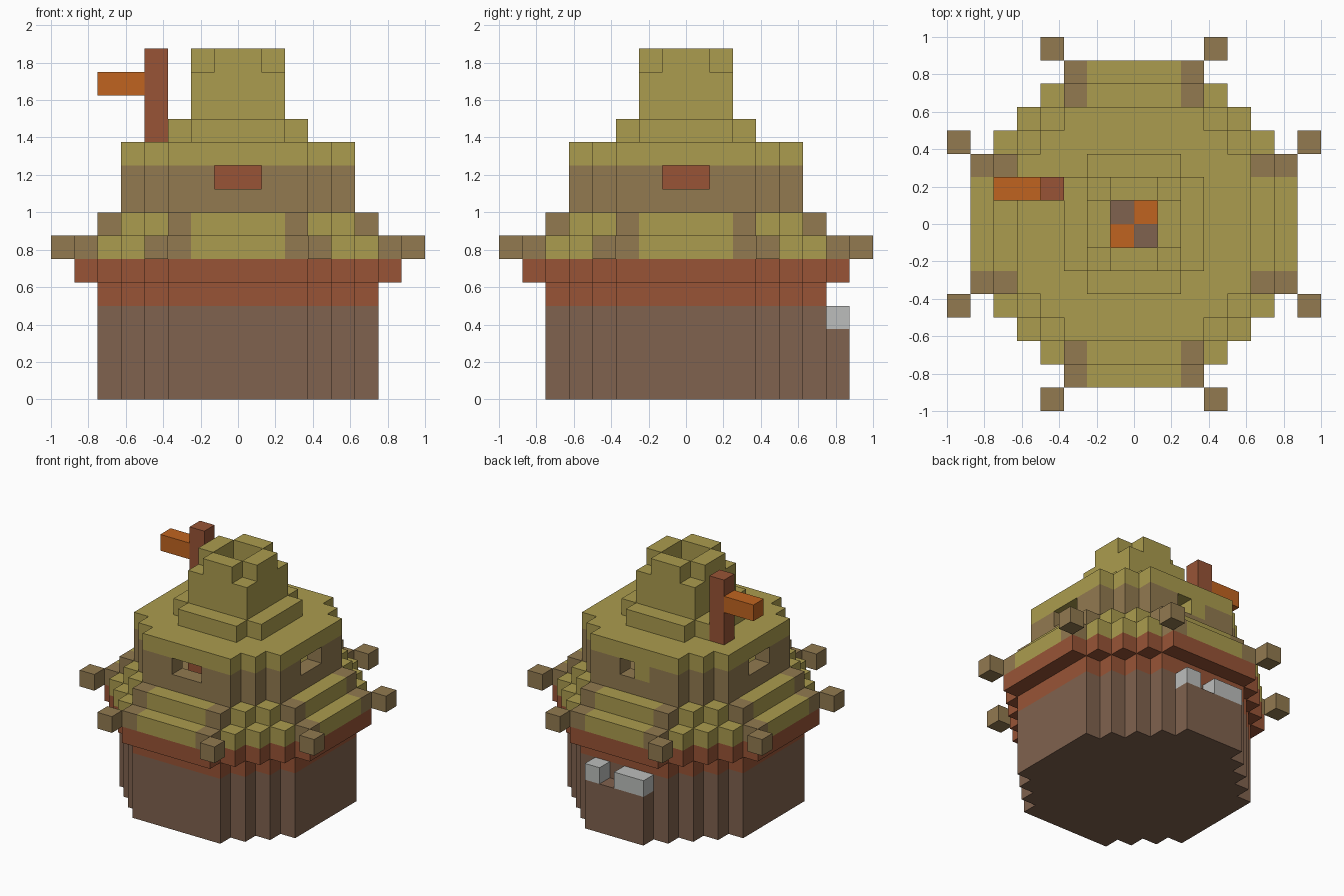
import bpy
import bmesh
import math
from mathutils import Vector

U = 0.125  # edge length of one block

if "Cube" in bpy.data.objects:
    bpy.data.objects.remove(bpy.data.objects["Cube"], do_unlink=True)


def linear(c):
    c /= 255
    return c / 12.92 if c <= 0.04045 else ((c + 0.055) / 1.055) ** 2.4


def material(name, r, g, b):
    m = bpy.data.materials.new(name)
    m.use_nodes = True
    colour = (linear(r), linear(g), linear(b), 1)
    m.diffuse_color = colour
    m.node_tree.nodes["Principled BSDF"].inputs["Base Color"].default_value = colour
    return m


straw = material("straw", 171, 156, 78)
wood = material("wood", 146, 122, 80)
rust = material("rust_brown", 152, 84, 54)
earth = material("earth_brown", 128, 98, 78)
orange = material("orange", 192, 100, 32)
grey = material("pale_grey", 188, 190, 188)

AXES = [Vector(v) for v in ((1, 0, 0), (0, 1, 0), (0, 0, 1))]


def blocks(name, lo, hi, colour, filled=lambda x, y, z: True):
    """Outer skin of all unit blocks in a box that pass a test; colour is a material or a rule."""
    rule = colour if callable(colour) else (lambda x, y, z: colour)
    cells = {}
    for i in range(lo[0], hi[0]):
        for j in range(lo[1], hi[1]):
            for k in range(lo[2], hi[2]):
                c = (i + 0.5, j + 0.5, k + 0.5)
                if filled(*c):
                    cells[c] = rule(*c)
    mesh = bpy.data.meshes.new(name)
    mats = list(dict.fromkeys(cells.values()))
    for m in mats:
        mesh.materials.append(m)
    bm = bmesh.new()
    for c, m in cells.items():
        for a in range(3):
            for s in (-1, 1):
                n = AXES[a] * s
                mid = Vector(c)
                if tuple(mid + n) in cells:
                    continue
                u = AXES[(a + 1) % 3] / 2
                v = AXES[(a + 2) % 3] / 2 * s
                mid += n / 2
                ring = (mid - u - v, mid + u - v, mid + u + v, mid - u + v)
                f = bm.faces.new([bm.verts.new(p * U) for p in ring])
                f.material_index = mats.index(m)
    bmesh.ops.remove_doubles(bm, verts=bm.verts[:], dist=0.001)
    # Merge flat areas of one colour
    bmesh.ops.dissolve_limit(bm, angle_limit=math.radians(1), verts=bm.verts[:],
                             edges=bm.edges[:], delimit={'MATERIAL'})
    bm.to_mesh(mesh)
    bm.free()
    ob = bpy.data.objects.new(name, mesh)
    bpy.context.collection.objects.link(ob)
    return ob


def stepped(x, y, r):
    """Round footprint with stair-step corners."""
    x, y = abs(x), abs(y)
    return max(x, y) < r and x + y < r + 3


def tier(name, r, z0, z1, colour, keep=lambda x, y, z: True):
    return blocks(name, (-r, -r, z0), (r, r, z1), colour,
                  lambda x, y, z: stepped(x, y, r) and keep(x, y, z))


def far(x, y):
    return max(abs(x), abs(y))


def near(x, y):
    return min(abs(x), abs(y))


# Round base and the ledge above it
tier("base", 6, 0, 5, lambda x, y, z: earth if z < 4 else rust)
tier("ledge", 7, 5, 6, rust)


# Lower thatched eaves with wooden beams, open in the middle
def beam_rule(x, y, z):
    return wood if 2 < near(x, y) < 3 and far(x, y) > 5 else straw


def outside_room(x, y, z):
    return not stepped(x, y, 4)


tier("lower_eaves", 7, 6, 7, beam_rule, outside_room)
tier("upper_eaves", 6, 7, 8, beam_rule, outside_room)


# Walls with a window on each side, and the thatch on top
def wall_rule(x, y, z):
    patch = y > 4 and -1 < x < 0 and z > 9
    return straw if z > 10 or patch else wood


def wall_keep(x, y, z):
    if z > 10:
        return far(x, y) > 1
    window = z > 9 and near(x, y) < 1 and not (y > 4 and -1 < x < 0)
    return outside_room(x, y, z) and not window


tier("walls_and_roof", 5, 8, 11, wall_rule, wall_keep)

# Room floor, hearth shaft and fire
blocks("room_floor", (-4, -4, 6), (4, 4, 7), wood,
       lambda x, y, z: stepped(x, y, 4) and far(x, y) > 2)
blocks("hearth_shaft", (-2, -2, 6), (2, 2, 10), rust,
       lambda x, y, z: far(x, y) > 1)
blocks("fire", (-1, -1, 6), (1, 1, 7),
       lambda x, y, z: orange if x * y > 0 else earth)

# Chimney collar and notched chimney
blocks("chimney_collar", (-3, -3, 11), (3, 3, 12), straw,
       lambda x, y, z: far(x, y) > 1 and abs(x) + abs(y) < 5)
blocks("chimney", (-2, -2, 12), (2, 2, 15), straw,
       lambda x, y, z: far(x, y) > 1 and (z < 14 or near(x, y) < 1))

# Roof post with its flag
blocks("roof_post", (-4, 1, 11), (-3, 2, 15), rust)
blocks("flag", (-6, 1, 13), (-4, 2, 14), orange)

# Beam ends around the eaves
for sx in (-1, 1):
    for sy in (-1, 1):
        for ax, ay in ((7, 3), (3, 7)):
            x = ax if sx > 0 else -ax - 1
            y = ay if sy > 0 else -ay - 1
            blocks("beam_end", (x, y, 6), (x + 1, y + 1, 7), wood)

# Back bench with two pale items
blocks("back_bench", (-2, 6, 0), (2, 7, 3), earth)
blocks("small_item", (1, 6, 3), (2, 7, 4), grey)
blocks("large_item", (-2, 6, 3), (0, 7, 4), grey)
